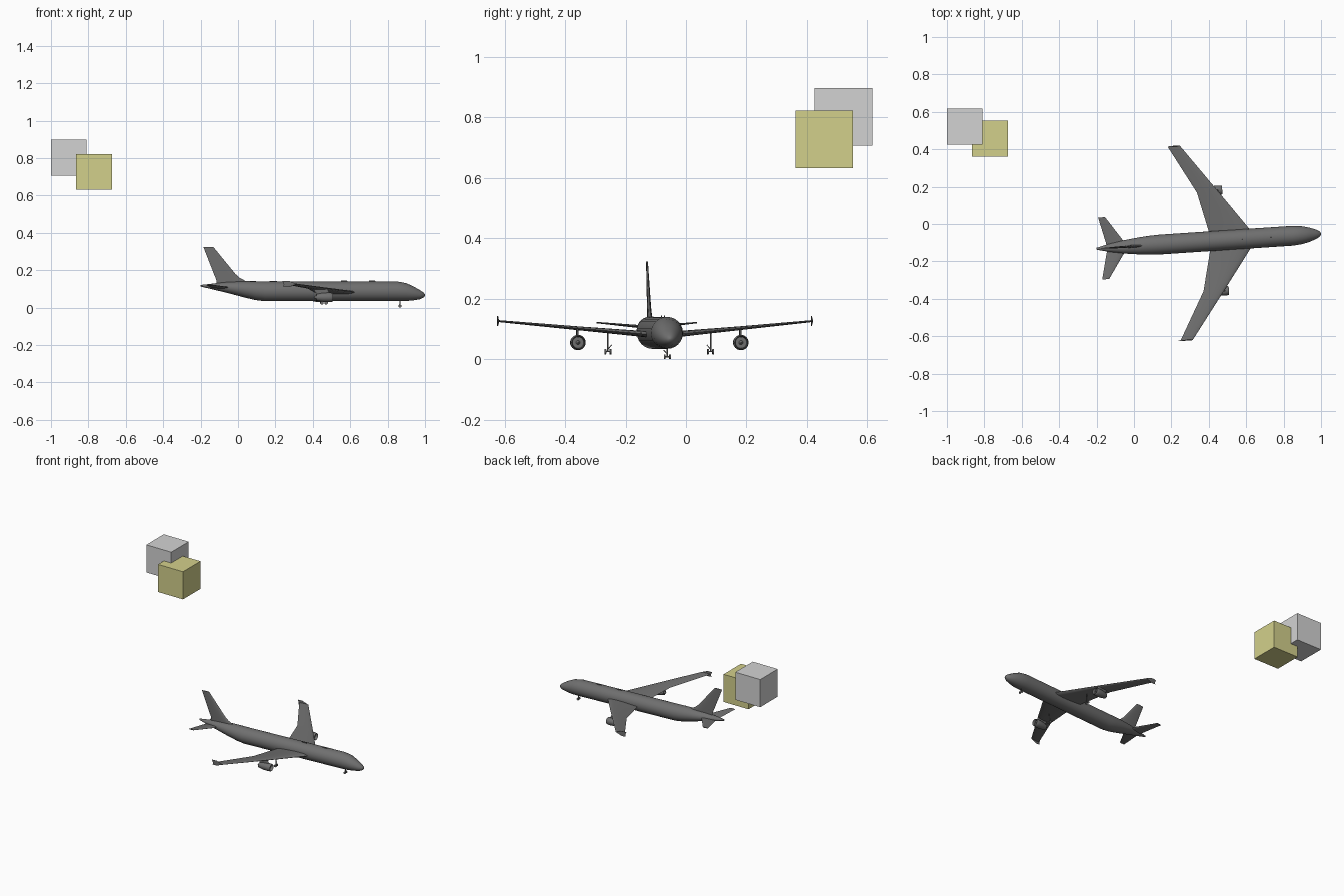
import bpy, bmesh, math
from mathutils import Matrix, Vector

if "Cube" in bpy.data.objects:
    bpy.data.objects.remove(bpy.data.objects["Cube"], do_unlink=True)


def material(name, color):
    m = bpy.data.materials.new(name)
    m.use_nodes = True
    m.diffuse_color = (*color, 1)
    bsdf = next(n for n in m.node_tree.nodes if n.type == 'BSDF_PRINCIPLED')
    bsdf.inputs["Base Color"].default_value = (*color, 1)
    return m


DARK = material("dark grey", (0.16, 0.16, 0.16))
LIGHT = material("light grey", (0.65, 0.65, 0.65))
OLIVE = material("olive yellow", (0.65, 0.63, 0.26))

# Aircraft frame: local x runs to the nose, local y to the left wing
PLANE = Matrix.Translation((0.4, -0.0925, 0)) @ Matrix.Rotation(math.radians(3.8), 4, 'Z')


def finish(name, bm, mat=DARK, place=PLANE, mirror=False, smooth=True):
    bmesh.ops.recalc_face_normals(bm, faces=bm.faces)
    mesh = bpy.data.meshes.new(name)
    bm.to_mesh(mesh)
    bm.free()
    mesh.materials.append(mat)
    ob = bpy.data.objects.new(name, mesh)
    bpy.context.collection.objects.link(ob)
    ob.matrix_world = place
    if mirror:
        mod = ob.modifiers.new("Mirror", 'MIRROR')
        mod.use_axis = (False, True, False)
    if smooth:
        bpy.ops.object.select_all(action='DESELECT')
        ob.select_set(True)
        bpy.context.view_layer.objects.active = ob
        bpy.ops.object.shade_smooth_by_angle(angle=math.radians(40))
    return ob


def loft(bm, rings):
    """Skin a list of equal point rings and cap both ends."""
    loops = [[bm.verts.new(p) for p in ring] for ring in rings]
    for a, b in zip(loops, loops[1:]):
        for i in range(len(a)):
            j = (i + 1) % len(a)
            bm.faces.new((a[i], a[j], b[j], b[i]))
    bm.faces.new(loops[0])
    bm.faces.new(loops[-1])


def oval(x, y, z, ry, rz, n=24):
    angles = [2 * math.pi * i / n for i in range(n)]
    return [(x, y + ry * math.cos(a), z + rz * math.sin(a)) for a in angles]


def foil(lead, trail, thick, place, n=16):
    """Airfoil ring; place(x, t) maps chord and thickness offsets to a point."""
    pts = []
    for i in range(n):
        a = 2 * math.pi * i / n
        u = (1 - math.cos(a)) / 2
        t = thick / 2 * math.sin(a) * (1.25 - 0.85 * u)
        pts.append(place(lead + (trail - lead) * u, t))
    return pts


def flat_foil(lead, trail, y, z, thick):
    return foil(lead, trail, thick, lambda x, t: (x, y, z + t))


def upright_foil(lead, trail, y, z, thick):
    return foil(lead, trail, thick, lambda x, t: (x, y + t, z))


def rod(bm, a, b, r, n=10):
    a, b = Vector(a), Vector(b)
    m = Matrix.Translation((a + b) / 2) @ (b - a).to_track_quat('Z', 'Y').to_matrix().to_4x4()
    bmesh.ops.create_cone(bm, cap_ends=True, segments=n, radius1=r, radius2=r,
                          depth=(b - a).length, matrix=m)


# Fuselage: x, centre height, half width, half height
stations = [
    (0.602, 0.067, 0.003, 0.003), (0.594, 0.067, 0.014, 0.013),
    (0.575, 0.069, 0.025, 0.024), (0.54, 0.076, 0.038, 0.037),
    (0.50, 0.083, 0.048, 0.048), (0.45, 0.087, 0.053, 0.053),
    (-0.26, 0.087, 0.053, 0.053), (-0.31, 0.091, 0.051, 0.050),
    (-0.37, 0.098, 0.046, 0.043), (-0.46, 0.108, 0.035, 0.029),
    (-0.54, 0.113, 0.020, 0.015), (-0.602, 0.117, 0.005, 0.004)]
bm = bmesh.new()
loft(bm, [oval(x, 0, z, w, h) for x, z, w, h in stations])
finish("fuselage", bm)

# Swept wings with a kinked trailing edge
bm = bmesh.new()
loft(bm, [flat_foil(*s) for s in [
    (0.235, 0.006, 0.03, 0.081, 0.024), (0.219, 0.003, 0.055, 0.083, 0.022),
    (0.067, -0.046, 0.265, 0.102, 0.014), (-0.12, -0.186, 0.52, 0.126, 0.007)]])
finish("wings", bm, mirror=True)

# Wing tip fences
bm = bmesh.new()
loft(bm, [upright_foil(*s) for s in [
    (-0.16, -0.192, 0.52, 0.110, 0.003), (-0.12, -0.19, 0.52, 0.126, 0.006),
    (-0.162, -0.198, 0.52, 0.143, 0.003)]])
finish("wing_tip_fences", bm, mirror=True)

# Tailplane
bm = bmesh.new()
loft(bm, [flat_foil(*s) for s in [
    (-0.44, -0.545, 0.01, 0.106, 0.012), (-0.545, -0.582, 0.166, 0.121, 0.005)]])
finish("tailplane", bm, mirror=True)

# Tail fin with a dorsal fillet
bm = bmesh.new()
loft(bm, [upright_foil(*s) for s in [
    (-0.34, -0.515, 0, 0.128, 0.016), (-0.365, -0.517, 0, 0.145, 0.015),
    (-0.39, -0.521, 0, 0.158, 0.014), (-0.415, -0.53, 0, 0.18, 0.013),
    (-0.532, -0.586, 0, 0.323, 0.006)]])
finish("tail_fin", bm)

# Engines: one lathe profile from exhaust cone to fan spinner
profile = [(-0.014, 0.001), (0, 0.010), (0, 0.017), (0.035, 0.024), (0.07, 0.0255),
           (0.087, 0.0235), (0.09, 0.0215), (0.086, 0.0195), (0.072, 0.019),
           (0.072, 0.007), (0.082, 0.001)]
bm = bmesh.new()
loft(bm, [oval(x, 0.27, 0.055, r, r) for x, r in profile])
finish("engines", bm, mirror=True)

# Engine pylons
bm = bmesh.new()
loft(bm, [upright_foil(*s) for s in [
    (0.075, 0.005, 0.27, 0.072, 0.008), (0.06, -0.02, 0.27, 0.102, 0.008)]])
finish("engine_pylons", bm, mirror=True)


# Landing gear: strut, brace, axle and a pair of wheels
def gear(name, x, y, top, axle, radius, mirror):
    bm = bmesh.new()
    rod(bm, (x, y, top), (x, y, axle), 0.0025)
    rod(bm, (x, y - 0.012, axle + 0.022), (x, y, axle + 0.008), 0.0015)
    rod(bm, (x, y - 0.009, axle), (x, y + 0.009, axle), 0.002)
    for side in (-1, 1):
        rod(bm, (x, y + side * 0.006, axle), (x, y + side * 0.011, axle), radius, 16)
    finish(name, bm, mirror=mirror)


gear("main_gear", 0.06, 0.17, 0.092, 0.025, 0.009, True)
gear("nose_gear", 0.467, 0, 0.05, 0.008, 0.008, False)

# Small roof antennas
bm = bmesh.new()
for x in (0.17, 0.32):
    loft(bm, [upright_foil(x + 0.02, x - 0.02, 0, 0.137, 0.003),
              upright_foil(x + 0.012, x - 0.02, 0, 0.144, 0.002)])
finish("roof_antennas", bm)

# Two overlapping floating blocks
for name, centre, mat in [("grey_block", (-0.905, 0.521, 0.802), LIGHT),
                          ("olive_block", (-0.77, 0.457, 0.727), OLIVE)]:
    bm = bmesh.new()
    bmesh.ops.create_cube(bm, size=0.191)
    finish(name, bm, mat, Matrix.Translation(centre), smooth=False)
